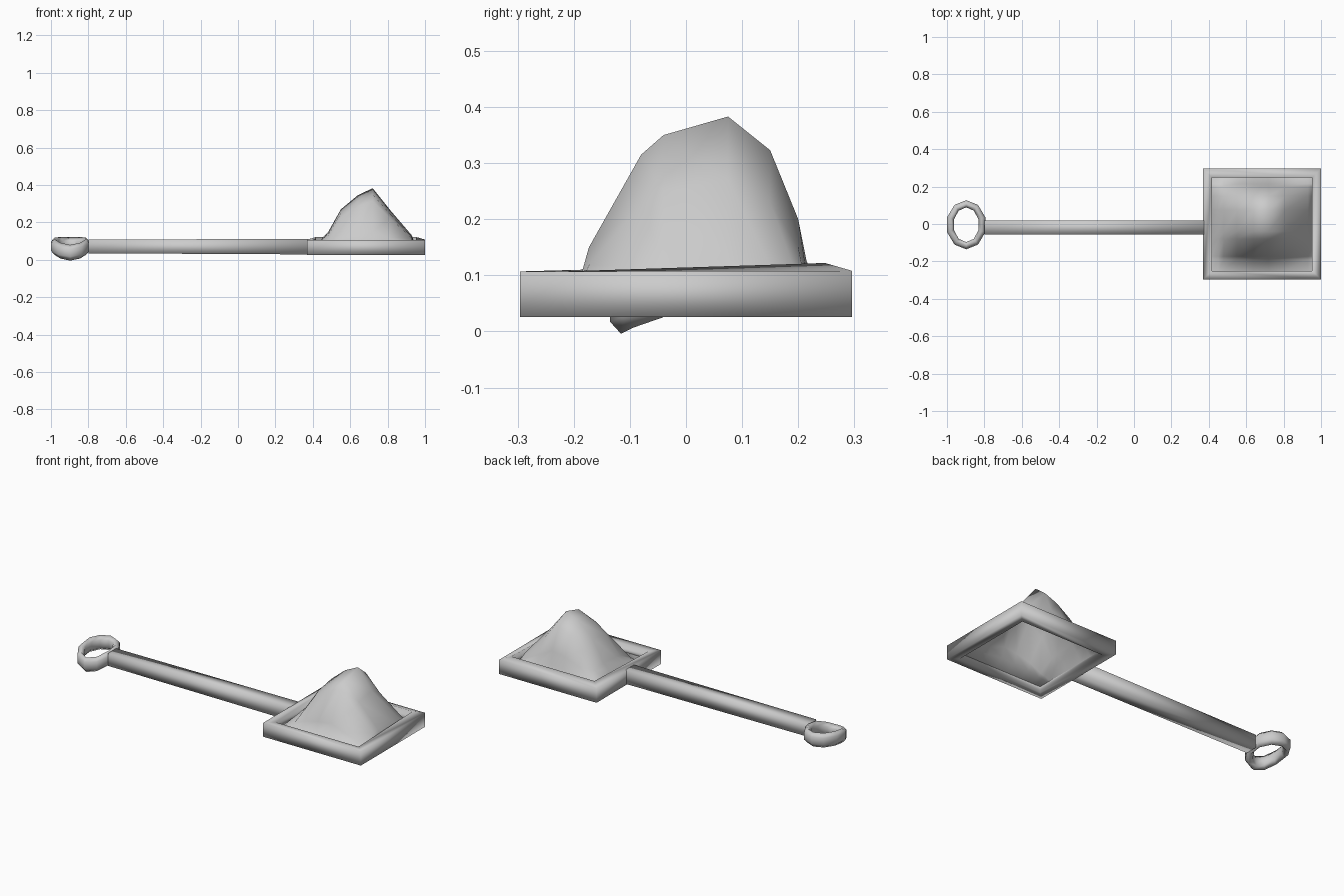
import bpy, math

if "Cube" in bpy.data.objects:
    bpy.data.objects.remove(bpy.data.objects["Cube"])


def make(name, verts, faces, angle=None):
    me = bpy.data.meshes.new(name)
    me.from_pydata(verts, [], faces)
    me.update()
    ob = bpy.data.objects.new(name, me)
    bpy.context.collection.objects.link(ob)
    bpy.ops.object.select_all(action='DESELECT')
    ob.select_set(True)
    bpy.context.view_layer.objects.active = ob
    if angle is None:
        bpy.ops.object.shade_smooth()
    else:
        bpy.ops.object.shade_smooth_by_angle(angle=math.radians(angle))
    return ob


def bridge(rings, closed):
    """Quads between equal closed loops of points; closed joins last to first."""
    n, m = len(rings[0]), len(rings)
    verts = [p for r in rings for p in r]
    faces = []
    for i in range(m if closed else m - 1):
        j = (i + 1) % m
        for k in range(n):
            l = (k + 1) % n
            faces.append((i * n + k, j * n + k, j * n + l, i * n + l))
    return verts, faces


def rect(x0, x1, y0, y1, z_front, z_back):
    return [(x0, y0, z_front), (x1, y0, z_front), (x1, y1, z_back), (x0, y1, z_back)]


# Square frame, with the inner lip slightly raised at the back
outer = (0.37, 1.0, -0.296, 0.296)
inner = (0.417, 0.953, -0.25, 0.248)
v, f = bridge([rect(*outer, 0.026, 0.026), rect(*inner, 0.026, 0.026),
               rect(*inner, 0.106, 0.122), rect(*outer, 0.107, 0.108)], True)
make("frame", v, f)

# Draped sheet pushed up into a mound: side and front profiles multiplied
prof_x = [(0.417, 0.06), (0.45, 0.115), (0.48, 0.145), (0.55, 0.27), (0.64, 0.345),
          (0.72, 0.383), (0.81, 0.27), (0.93, 0.13), (0.953, 0.06)]
prof_y = [(-0.25, 0.06), (-0.19, 0.09), (-0.173, 0.15), (-0.08, 0.315), (-0.04, 0.35),
          (0.075, 0.383), (0.15, 0.323), (0.2, 0.2), (0.215, 0.125), (0.248, 0.06)]
base = 0.06
v = [(x, y, base + (a - base) * (b - base) / (0.383 - base))
     for y, b in prof_y for x, a in prof_x]
n = len(prof_x)
f = [(r * n + c, r * n + c + 1, (r + 1) * n + c + 1, (r + 1) * n + c)
     for r in range(len(prof_y) - 1) for c in range(n - 1)]
make("mound_sheet", v, f)

# Square handle bar
bar = [[(x, -0.056, z0), (x, 0.019, z0), (x, 0.019, z1), (x, -0.056, z1)]
       for x, z0, z1 in ((-0.8, 0.035, 0.108), (0.375, 0.029, 0.112))]
v, f = bridge(bar, False)
make("handle", v, f + [(3, 2, 1, 0), (4, 5, 6, 7)])

# Uneven hanging ring at the handle end
rings = []
for i in range(10):
    a = 2 * math.pi * (i + 0.5) / 10
    c, s = math.cos(a), math.sin(a)
    zc = 0.068 + 0.012 * s - 0.018 * max(0, -s) ** 2 + 0.006 * c * c
    ring = []
    for k in range(6):
        b = 2 * math.pi * (k + 0.5) / 6
        d = 0.022 * math.cos(b)
        ring.append((-0.897 + (0.088 + d) * c, -0.004 + (0.112 + d) * s,
                     zc + 0.042 * math.sin(b)))
    rings.append(ring)
v, f = bridge(rings, True)
make("hanging_ring", v, f)

# Consistent outward normals
for ob in bpy.data.objects:
    bpy.ops.object.select_all(action='DESELECT')
    ob.select_set(True)
    bpy.context.view_layer.objects.active = ob
    bpy.ops.object.mode_set(mode='EDIT')
    bpy.ops.mesh.select_all(action='SELECT')
    bpy.ops.mesh.normals_make_consistent(inside=False)
    bpy.ops.object.mode_set(mode='OBJECT')
